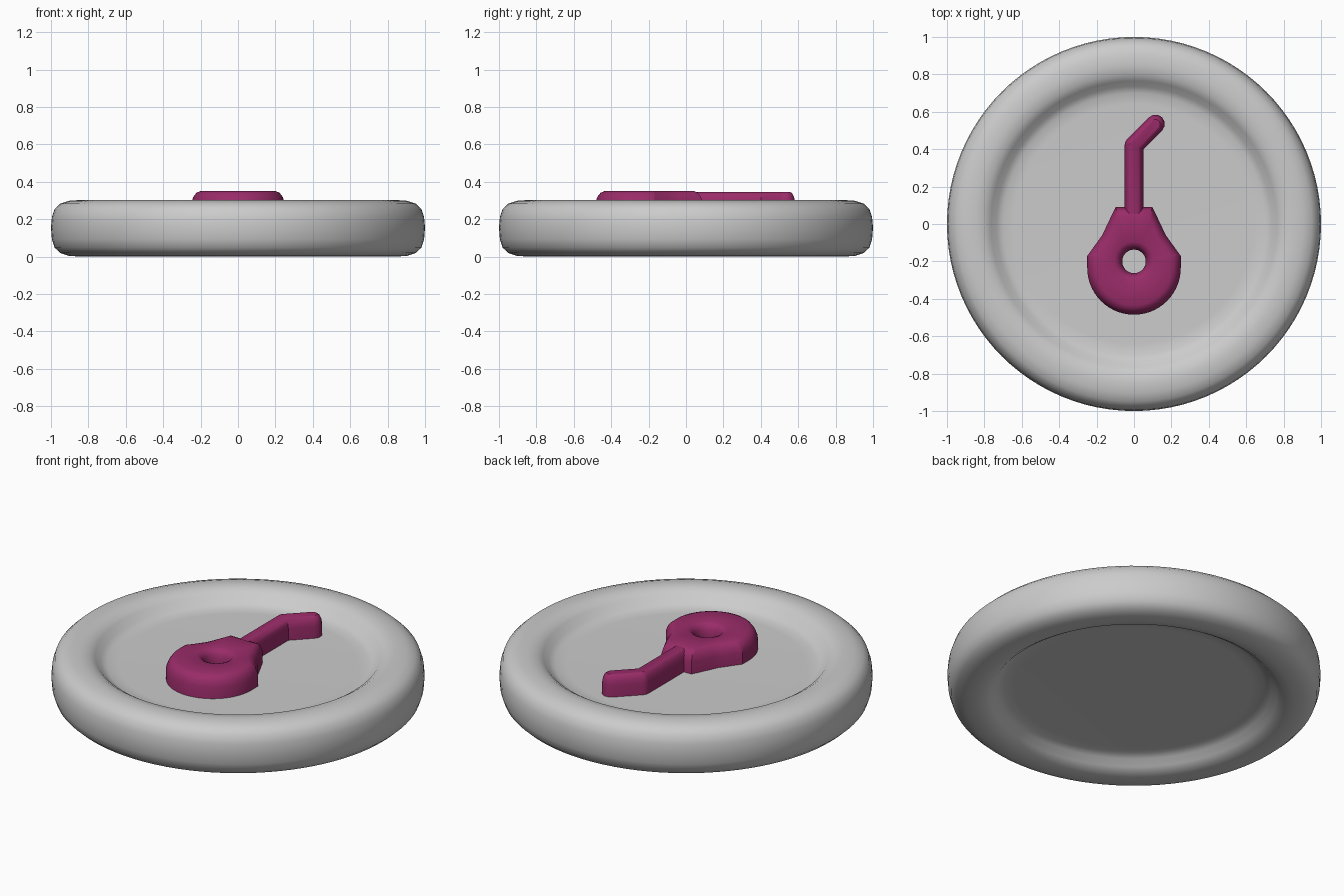
import bpy, bmesh
from math import sin, cos, pi, radians, hypot

if "Cube" in bpy.data.objects:
    bpy.data.objects.remove(bpy.data.objects["Cube"])


def loft(name, rings, wrap=False, cap=False, angle=50):
    """Join equal-length closed rings of points with quads."""
    bm = bmesh.new()
    rows = [[bm.verts.new(p) for p in r] for r in rings]
    pairs = list(zip(rows, rows[1:]))
    if wrap:
        pairs.append((rows[-1], rows[0]))
    for a, b in pairs:
        n = len(a)
        for i in range(n):
            j = (i + 1) % n
            bm.faces.new((a[i], a[j], b[j], b[i]))
    if cap:
        bm.faces.new(rows[0])
        bm.faces.new(rows[-1])
    bmesh.ops.recalc_face_normals(bm, faces=bm.faces[:])
    me = bpy.data.meshes.new(name)
    bm.to_mesh(me)
    bm.free()
    ob = bpy.data.objects.new(name, me)
    bpy.context.collection.objects.link(ob)
    bpy.ops.object.select_all(action='DESELECT')
    ob.select_set(True)
    bpy.context.view_layer.objects.active = ob
    bpy.ops.object.shade_smooth_by_angle(angle=radians(angle))
    return ob


# Round base: dished on both faces, profile mirrored about mid height
half = [(0.64, 0.222), (0.70, 0.224), (0.735, 0.24), (0.765, 0.273),
        (0.80, 0.295), (0.85, 0.302), (0.905, 0.298), (0.95, 0.283),
        (0.98, 0.255), (0.995, 0.21), (1.0, 0.155)]
profile = half + [(r, 0.302 - z) for r, z in reversed(half[:-1])]
N = 96
loft("base_disc", [[(r * cos(2 * pi * i / N), r * sin(2 * pi * i / N), z)
                    for i in range(N)] for r, z in profile], cap=True)

# Emblem head: teardrop outline around a round hole
HC = (0.0, -0.2)
side = [(0.25, -0.17), (0.235, -0.15), (0.17, -0.06), (0.125, 0.035), (0.098, 0.09)]
corners = side + [(-x, y) for x, y in reversed(side)]
outline = []
for (ax, ay), (bx, by) in zip(corners, corners[1:]):
    outline += [(ax + (bx - ax) * k / 3, ay + (by - ay) * k / 3) for k in range(3)]
outline.append(corners[-1])
outline += [(0.25 * cos(pi + pi * k / 28), -0.235 + 0.25 * sin(pi + pi * k / 28))
            for k in range(29)]


def outer(inset, z):
    pts = []
    for x, y in outline:
        s = 1 - inset / hypot(x - HC[0], y - HC[1])
        pts.append((HC[0] + (x - HC[0]) * s, HC[1] + (y - HC[1]) * s, z))
    return pts


def hole(r, z):
    return [(HC[0] + (x - HC[0]) * r / hypot(x - HC[0], y - HC[1]),
             HC[1] + (y - HC[1]) * r / hypot(x - HC[0], y - HC[1]), z)
            for x, y in outline]


head = loft("emblem_head", [outer(0, 0.19), outer(0, 0.29), outer(0.012, 0.32),
                            outer(0.028, 0.341), outer(0.05, 0.35),
                            hole(0.105, 0.35), hole(0.085, 0.341), hole(0.07, 0.32),
                            hole(0.063, 0.285), hole(0.063, 0.19)], wrap=True, angle=35)


# Emblem neck: straight bar with a bent, rounded tip
def neck_ring(w, z):
    bend, tip = (0, 0.42), (0.115, 0.535)
    pts = [(w, 0.02), (w, bend[1] - w * 0.414)]
    pts += [(tip[0] + w * cos(a), tip[1] + w * sin(a))
            for a in [radians(-45 + 30 * k) for k in range(7)]]
    pts += [(bend[0] + w * cos(a), bend[1] + w * sin(a))
            for a in [radians(135 + 15 * k) for k in range(4)]]
    pts.append((-w, 0.02))
    return [(x, y, z) for x, y in pts]


neck = loft("emblem_neck", [neck_ring(0.05, 0.19), neck_ring(0.05, 0.29),
                            neck_ring(0.045, 0.315), neck_ring(0.036, 0.335),
                            neck_ring(0.024, 0.345)], cap=True, angle=40)

# Magenta finish
mat = bpy.data.materials.new("magenta")
mat.diffuse_color = (0.32, 0.025, 0.14, 1)
mat.use_nodes = True
mat.node_tree.nodes["Principled BSDF"].inputs["Base Color"].default_value = mat.diffuse_color
for ob in (head, neck):
    ob.data.materials.append(mat)
